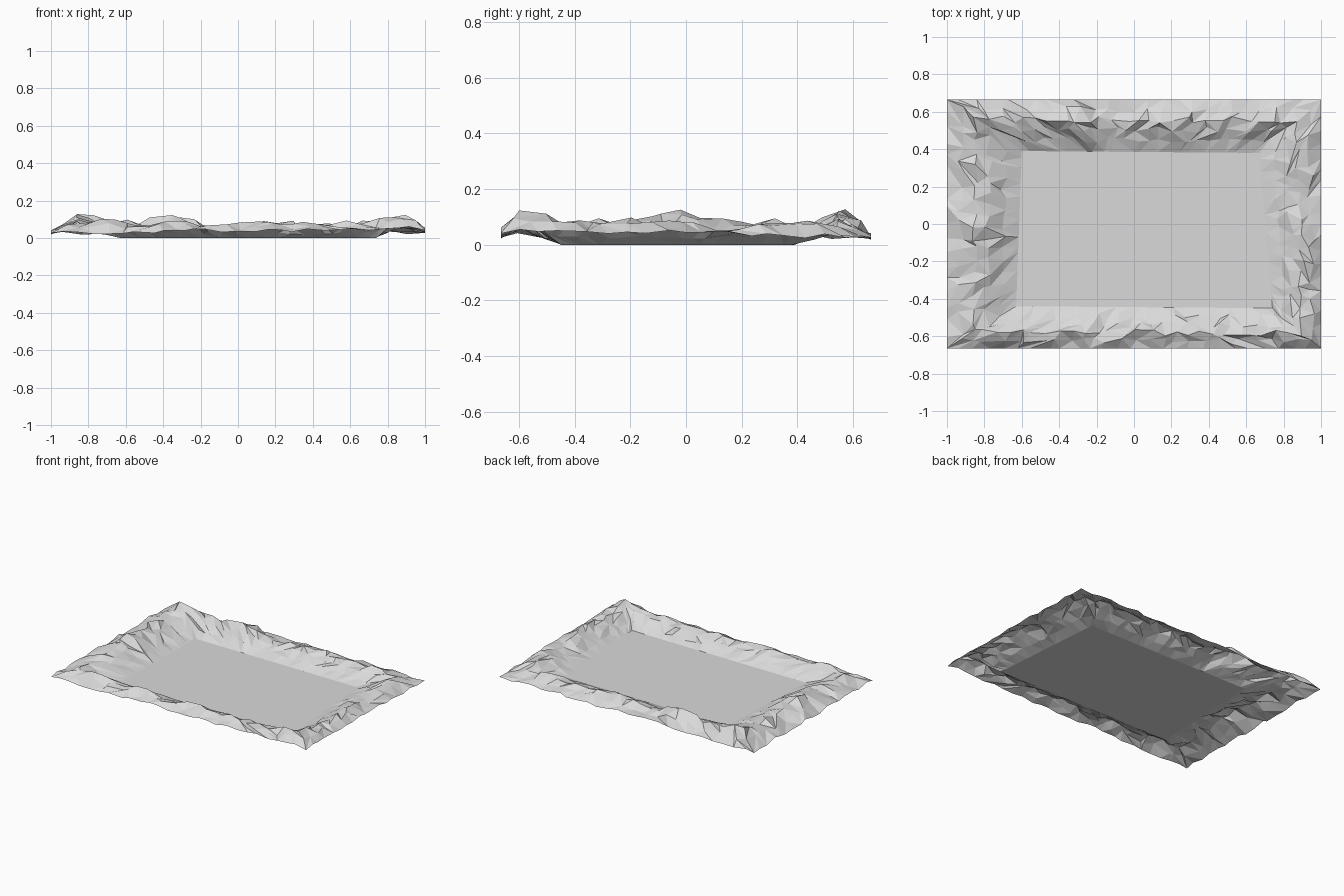
import bpy
import bmesh
import random
from mathutils import Vector

random.seed(7)
cube = bpy.data.objects.get("Cube")
if cube:
    bpy.data.objects.remove(cube)

# One stone-grey material
stone = bpy.data.materials.new("stone_grey")
stone.use_nodes = True
grey = (0.7, 0.7, 0.7, 1)
stone.diffuse_color = grey
stone.node_tree.nodes["Principled BSDF"].inputs["Base Color"].default_value = grey

# Outer border and flat basin floor, counter-clockwise from front -x corner
X, Y = 1.0, 0.665
outer = [Vector(p) for p in ((-X, -Y), (X, -Y), (X, Y), (-X, Y))]
inner = [Vector(p) for p in ((-.63, -.44), (.74, -.45), (.67, .38), (-.6, .39))]

# Ridge heights in hundredths along the front, +x, back and -x sides
ridges = [
    (8, 9, 7, 8, 6, 7, 8, 7, 8, 9, 13),
    (13, 9, 7, 9, 8, 8, 6, 7, 8, 8, 6),
    (6, 8, 7, 8, 9, 7, 7, 13, 8, 9, 12),
    (12, 9, 8, 8, 9, 13, 11, 9, 8, 8, 8),
]
edge_heights = (.03, .05, .03, .03)
segments = (26, 18, 26, 18)

# Cross-section: fraction towards the floor, share of edge and ridge height
section = [(0, 1, 0), (.19, .45, .55), (.38, 0, 1),
           (.57, 0, .75), (.78, 0, .34), (1, 0, 0)]


def sample(values, s):
    """Linear lookup in evenly spaced values."""
    pos = s * (len(values) - 1)
    i = min(int(pos), len(values) - 2)
    return values[i] + (values[i + 1] - values[i]) * (pos - i)


def wobble(amount):
    return random.uniform(-amount, amount)


bm = bmesh.new()
rings = []
for t, edge_share, ridge_share in section:
    ring = []
    for side in range(4):
        nxt = (side + 1) % 4
        for k in range(segments[side]):
            s = k / segments[side]
            edge = sample((edge_heights[side], edge_heights[nxt]), s)
            ridge = sample(ridges[side], s) / 100
            # Slide points along the side, keeping the corners in place
            u = s + (wobble(.3) / segments[side] if k else 0)
            a = outer[side].lerp(outer[nxt], u)
            b = inner[side].lerp(inner[nxt], u)
            p = a.lerp(b, t)
            z = edge * edge_share + ridge * ridge_share
            if t == 0:
                z += wobble(.012)
            elif t < 1:
                p += Vector((wobble(.018), wobble(.018)))
                z = max(.008, z + wobble(.02 * (1.15 - t)))
            ring.append(bm.verts.new((p.x, p.y, z)))
    rings.append(ring)

# Rocky rim: triangles with randomly flipped diagonals
for lo, hi in zip(rings, rings[1:]):
    for i in range(len(lo)):
        j = (i + 1) % len(lo)
        a, b, c, d = lo[i], lo[j], hi[j], hi[i]
        if random.random() < .5:
            tris = ((a, b, c), (a, c, d))
        else:
            tris = ((a, b, d), (b, c, d))
        for tri in tris:
            bm.faces.new(tri)

# Flat basin floor
bm.faces.new(rings[-1])

mesh = bpy.data.meshes.new("rocky_basin")
bm.to_mesh(mesh)
bm.free()
mesh.materials.append(stone)
basin = bpy.data.objects.new("rocky_basin", mesh)
bpy.context.collection.objects.link(basin)
